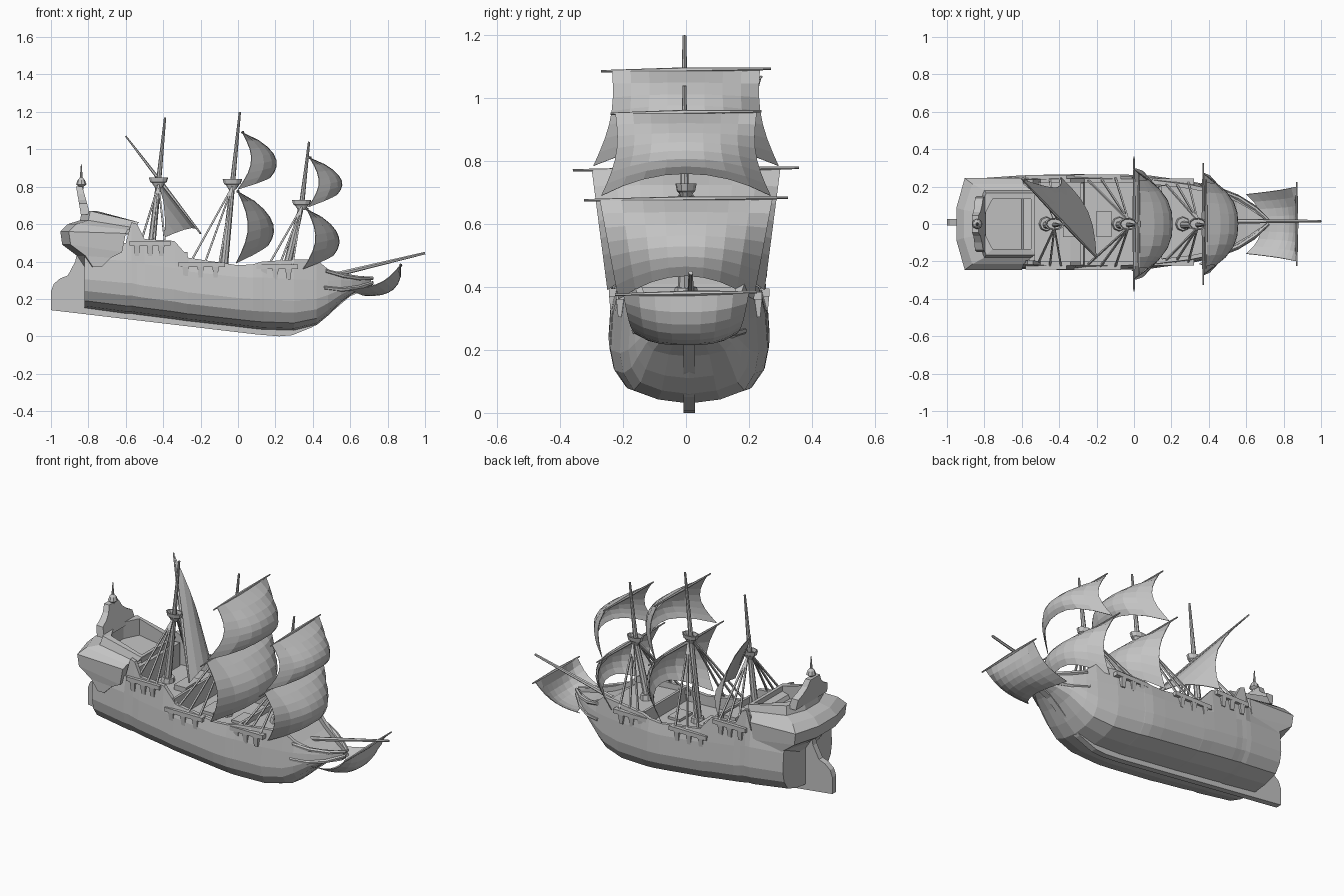
import bpy
import bmesh
import math
from mathutils import Vector

cube = bpy.data.objects.get("Cube")
if cube:
    bpy.data.objects.remove(cube, do_unlink=True)

grey = bpy.data.materials.new("plain_grey")
grey.use_nodes = True
grey.diffuse_color = (0.55, 0.55, 0.55, 1)
grey.node_tree.nodes["Principled BSDF"].inputs["Base Color"].default_value = grey.diffuse_color
MID = .01  # the hull sits slightly to the left of the masts


def mesh(name, verts, faces):
    bm = bmesh.new()
    vs = [bm.verts.new(v) for v in verts]
    for f in faces:
        bm.faces.new([vs[i] for i in f])
    bmesh.ops.remove_doubles(bm, verts=bm.verts, dist=0.0002)
    bmesh.ops.recalc_face_normals(bm, faces=bm.faces)
    data = bpy.data.meshes.new(name)
    bm.to_mesh(data)
    bm.free()
    data.materials.append(grey)
    ob = bpy.data.objects.new(name, data)
    bpy.context.collection.objects.link(ob)
    return ob


def loft(name, rings, wrap=True, caps=True):
    n = len(rings[0])
    verts = [p for r in rings for p in r]
    faces = []
    for i in range(len(rings) - 1):
        for j in range(n if wrap else n - 1):
            k = (j + 1) % n
            faces.append((i * n + j, i * n + k, (i + 1) * n + k, (i + 1) * n + j))
    if caps:
        faces.append(range(n))
        faces.append(range(len(verts) - n, len(verts)))
    return mesh(name, verts, faces)


def rod(name, points, radii, sides=6):
    pts = [Vector(p) for p in points]
    axis = (pts[-1] - pts[0]).normalized()
    a = axis.orthogonal().normalized()
    b = axis.cross(a)
    angles = [2 * math.pi * i / sides for i in range(sides)]
    return loft(name, [[p + r * (a * math.cos(t) + b * math.sin(t)) for t in angles]
                       for p, r in zip(pts, radii)])


def box(name, lo, hi):
    ring = lambda z: [(lo[0], lo[1], z), (hi[0], lo[1], z), (hi[0], hi[1], z), (lo[0], hi[1], z)]
    return loft(name, [ring(lo[2]), ring(hi[2])])


def plate_xz(name, profile, half):
    return loft(name, [[(x, y + MID, z) for x, z in profile] for y in (-half, half)])


# Hull: x, half width, keel, wale, rail and deck heights
stations = [
    (-.82, .235, .15, .46, .46, .42), (-.6, .25, .12, .45, .5, .42),
    (-.57, .25, .12, .45, .61, .42), (-.54, .25, .115, .44, .6, .42),
    (-.5, .253, .11, .43, .52, .42), (-.34, .256, .09, .41, .51, .42),
    (-.27, .256, .08, .39, .43, .41), (-.265, .256, .08, .39, .42, .33),
    (0, .253, .05, .36, .38, .32), (.08, .25, .04, .36, .385, .32),
    (.13, .243, .035, .36, .4, .32), (.135, .242, .035, .36, .4, .37),
    (.3, .22, .03, .35, .41, .37), (.42, .193, .06, .34, .41, .37),
    (.48, .173, .11, .33, .36, .33), (.55, .143, .18, .32, .33, .3),
    (.61, .105, .225, .31, .32, .29), (.66, .065, .25, .305, .315, .29),
    (.71, .015, .265, .3, .31, .29)]
section = [(.45, .04), (.8, .13), (.95, .3), (1, .5), (.97, .86)]
rings = []
for x, w, keel, wale, rail, deck in stations:
    half = [(w * a, keel + (wale - keel) * b) for a, b in section]
    inner = w * .91 - min(.022, w * .3)
    half += [(w * .91, rail), (inner, rail), (inner, deck)]
    rings.append([(x, MID, keel)] + [(x, MID + y, z) for y, z in half]
                 + [(x, MID - y, z) for y, z in reversed(half)])
loft("hull", rings)

# Keel, stem and rudder
plate_xz("keel", [(-1, .14), (.1, .01), (.22, 0), (.29, .006), (.4, .05), (.5, .13),
                  (.6, .215), (.7, .255), (.72, .29), (.56, .29), (.42, .13),
                  (.25, .07), (-.8, .18)], .018)
plate_xz("rudder", [(-1, .14), (-1, .24), (-.985, .28), (-.95, .31), (-.91, .325),
                    (-.87, .4), (-.86, .45), (-.81, .45), (-.81, .13)], .018)

# Stern castle with galleries: back x, front x, half width, back z, front z
levels = [(-.82, -.73, .238, .37, .37), (-.86, -.68, .238, .43, .42),
          (-.94, -.62, .243, .49, .45), (-.95, -.6, .245, .56, .55),
          (-.91, -.59, .215, .6, .57), (-.845, -.55, .18, .62, .58),
          (-.835, -.53, .165, .67, .61), (-.8, -.55, .135, .67, .61),
          (-.8, -.55, .135, .57, .54)]
rings = []
for back, front, w, zb, zf in levels:
    c = back + .045
    rings.append([(back, -w * .35, zb), (c, -w, zb), (front, -w, zf),
                  (front, w, zf), (c, w, zb), (back, w * .35, zb)])
loft("stern_castle", rings)
box("castle_front", (-.56, -.2, .4), (-.53, .2, .56))
half = [(.15, .65), (.14, .71), (.1, .73), (.065, .76), (.045, .8)]
outline = half + [(-y, z) for y, z in reversed(half)]
loft("taffrail", [[(x - (z - .65) * lean, y, z) for y, z in outline]
                  for x, lean in ((-.84, .17), (-.79, .28))])
heights = [.78, .8, .812, .835, .848, .87, .92]
rod("stern_lantern", [(-.838, 0, z) for z in heights],
    [.01, .012, .028, .02, .008, .006, .002], 8)

# Masts, tops and shrouds
masts = {
    "mizzen": ((-.47, .42), (-.425, .82), (-.39, 1.17), (-.54, -.47, -.41), .5, .222),
    "main": ((-.08, .32), (-.03, .81), (.01, 1.2), (-.28, -.2, -.12), .385, .225),
    "fore": ((.26, .37), (.34, .7), (.38, 1.04), (.14, .2, .27), .375, .202)}
for name, (foot, top, tip, feet, z, y) in masts.items():
    rod(name + "_mast", [(p[0], -.005, p[1]) for p in (foot, top, tip)], (.022, .014, .006), 8)
    tx, tz = top
    nest = rod(name + "_top", [(tx, 0, tz + d) for d in (-.025, 0, .005, .03, .03, .01)],
               (.02, .036, .045, .053, .045, .04), 10)
    nest.scale.y = .65
    rod(name + "_mast_base", [(foot[0], 0, foot[1]), (foot[0] + .003, 0, foot[1] + .03)],
        (.04, .035), 8)
    for side, s in (("left", 1), ("right", -1)):
        a, b = sorted((MID + s * (y - .01), MID + s * (y + .03)))
        box(f"{name}_{side}_channel", (feet[0] - .04, a, z - .015), (feet[-1] + .05, b, z + .01))
        out = MID + s * (y + .013)
        for i, x in enumerate(feet):
            rod(f"{name}_{side}_shroud_{i}", [(x + .02, out, z), (tx, s * .02, tz - .01)],
                (.007, .006), 4)
            rod(f"{name}_{side}_block_{i}", [(x, out, z - .01), (x, out, z - .07)],
                (.024, .016), 4)


# Square sails: top and bottom as (x, z, half width), then belly, rise and yard half length
def sail(name, top, bottom, belly, rise, yard, pinch=.025):
    grid = []
    for i in range(8):
        v = i / 7
        x, z, w = (a + (b - a) * v for a, b in zip(top, bottom))
        w -= pinch * math.sin(math.pi * v)
        row = []
        for j in range(-4, 5):
            u = j / 4
            edge = abs(u) ** 2.5
            f = (1 - edge) * math.sin(math.pi * .66 * v ** .78) + .3 * edge * math.sin(math.pi * v)
            row.append((x + belly[0] * f, u * w,
                        z + belly[1] * f + rise * v ** 1.5 * (1 - u * u)))
        grid.append(row)
    ob = loft(name, grid, False, False)
    ob.modifiers.new("cloth", "SOLIDIFY").thickness = .004
    x, z, _ = top
    rod(name + "_yard", [(x, -yard, z - .004), (x, 0, z), (x, yard, z + .004)],
        (.004, .009, .004))


sail("main_topsail", (.025, 1.09, .235), (0, .785, .295), (.2, 0), .065, .27)
sail("main_course", (0, .775, .3), (-.01, .39, .25), (.2, 0), .1, .36, 0)
sail("fore_topsail", (.385, .955, .225), (.375, .69, .27), (.18, 0), .07, .24)
sail("fore_course", (.37, .68, .275), (.35, .36, .215), (.187, 0), .075, .325, 0)
sail("spritsail", (.87, .38, .2), (.6, .25, .16), (.09, -.1), .055, .225, 0)

# Slanting three-cornered sail on the rear mast
peak, tack, clew = Vector((-.6, .24, 1.07)), Vector((-.2, -.18, .55)), Vector((-.39, .25, .53))
rod("mizzen_yard", [peak, peak.lerp(tack, .5), tack], (.004, .01, .005))
leech, foot_arch = Vector((.075, -.05, .01)), Vector((.05, .03, .04))
grid = []
for i in range(7):
    s = i / 6
    grid.append([peak.lerp(tack, s).lerp(clew, j / 6)
                 + leech.lerp(foot_arch, s) * math.sin(math.pi * j / 6) for j in range(7)])
loft("mizzen_sail", grid, False, False).modifiers.new("cloth", "SOLIDIFY").thickness = .004

# Bowsprit and beakhead
rod("bowsprit", [(.4, .015, .3), (1, .015, .445)], (.015, .007))
for side, s in (("left", 1), ("right", -1)):
    rails = {"lower": [(.46, .175, .26), (.55, .137, .25), (.64, .083, .26), (.72, .008, .285)],
             "upper": [(.47, .165, .35), (.56, .128, .325), (.65, .07, .31), (.72, .008, .31)]}
    for level, path in rails.items():
        rod(f"beak_{level}_rail_{side}", [(x, MID + s * y, z) for x, y, z in path],
            (.01, .013, .012, .01))

# Deck fittings
box("main_hatch", (-.2, -.07, .31), (-.12, .07, .345))
box("waist_hatch", (0, -.06, .31), (.08, .06, .335))
box("quarterdeck_hatch", (-.38, -.07, .41), (-.3, .07, .45))
box("quarterdeck_rail", (-.285, -.22, .41), (-.27, .22, .45))
box("forecastle_rail", (.135, -.2, .36), (.15, .2, .4))
